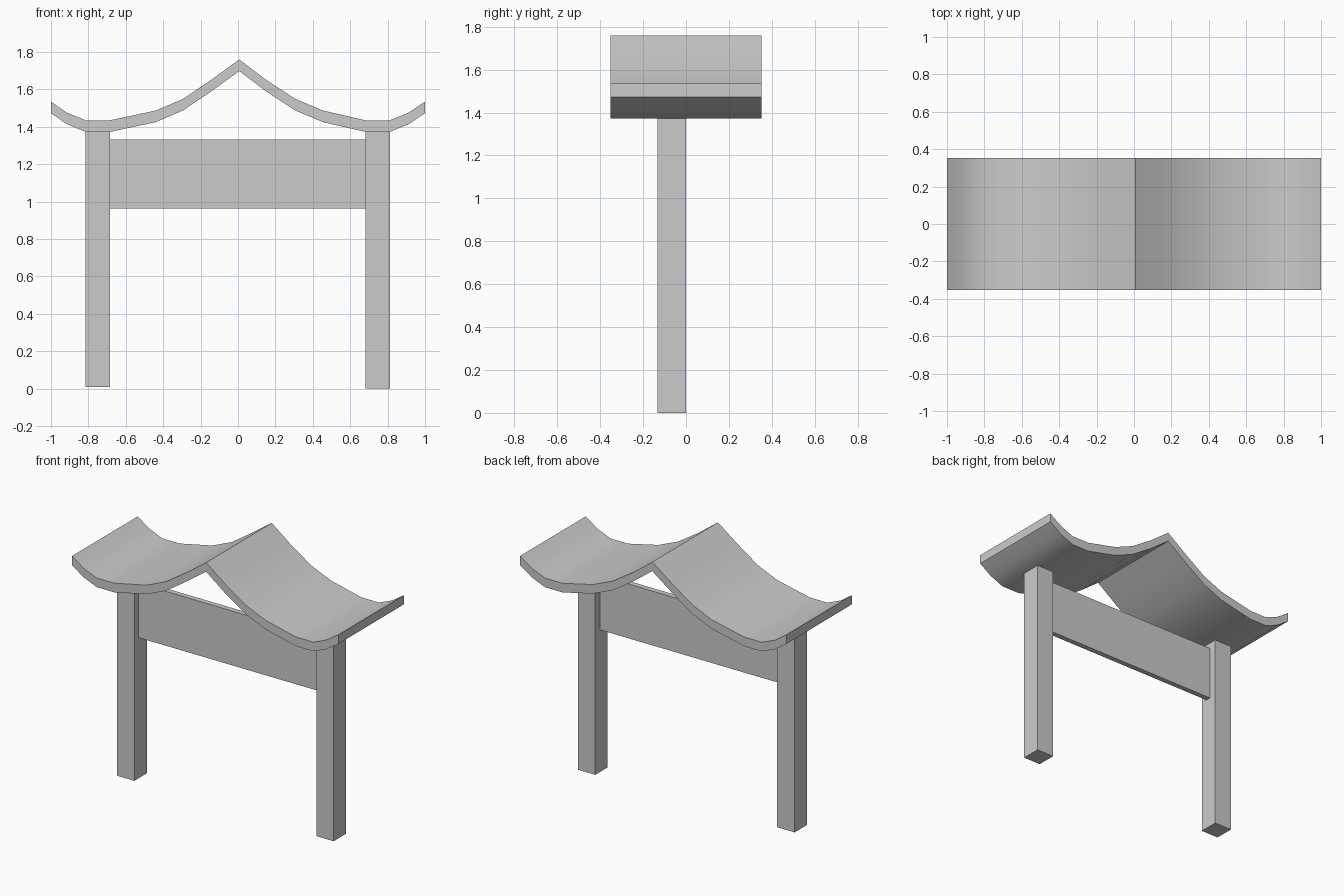
import bpy
import bmesh
import math

cube = bpy.data.objects.get("Cube")
if cube:
    bpy.data.objects.remove(cube, do_unlink=True)

grey = bpy.data.materials.new("light_grey")
grey.use_nodes = True
colour = (0.6, 0.6, 0.6, 1)
grey.diffuse_color = colour
grey.node_tree.nodes["Principled BSDF"].inputs["Base Color"].default_value = colour


def extrude_profile(name, points, y0, y1):
    """Extrude a closed outline in the XZ plane from y0 to y1."""
    bm = bmesh.new()
    face = bm.faces.new([bm.verts.new((x, y0, z)) for x, z in points])
    grown = bmesh.ops.extrude_face_region(bm, geom=[face])
    verts = [v for v in grown["geom"] if isinstance(v, bmesh.types.BMVert)]
    bmesh.ops.translate(bm, verts=verts, vec=(0, y1 - y0, 0))
    bmesh.ops.recalc_face_normals(bm, faces=bm.faces)
    mesh = bpy.data.meshes.new(name)
    bm.to_mesh(mesh)
    bm.free()
    mesh.materials.append(grey)
    obj = bpy.data.objects.new(name, mesh)
    bpy.context.collection.objects.link(obj)
    return obj


def block(name, x0, x1, y0, y1, z0, z1):
    return extrude_profile(name, [(x0, z0), (x1, z0), (x1, z1), (x0, z1)], y0, y1)


# Posts, the right one ending slightly above the ground
block("left_post", 0.682, 0.812, -0.134, 0, 0, 1.373)
block("right_post", -0.816, -0.684, -0.134, 0, 0.01, 1.373)

# Thin panel between the posts
block("cross_panel", -0.684, 0.682, -0.088, -0.052, 0.964, 1.333)

# Swept roof: upper curve, then the same curve lowered by its thickness
thickness = 0.062
top = [(-1, 1.535), (-0.915, 1.476), (-0.815, 1.435), (-0.685, 1.435),
       (-0.44, 1.487), (-0.295, 1.549), (-0.145, 1.65), (0.007, 1.76),
       (0.152, 1.65), (0.307, 1.549), (0.455, 1.487), (0.682, 1.435),
       (0.812, 1.435), (0.912, 1.476), (1, 1.535)]
under = [(x, z - thickness) for x, z in reversed(top)]
roof = extrude_profile("curved_roof", top + under, -0.352, 0.352)

# Smooth the sweep while keeping the ridge and rims crisp
bpy.ops.object.select_all(action="DESELECT")
roof.select_set(True)
bpy.context.view_layer.objects.active = roof
bpy.ops.object.shade_smooth_by_angle(angle=math.radians(30))
